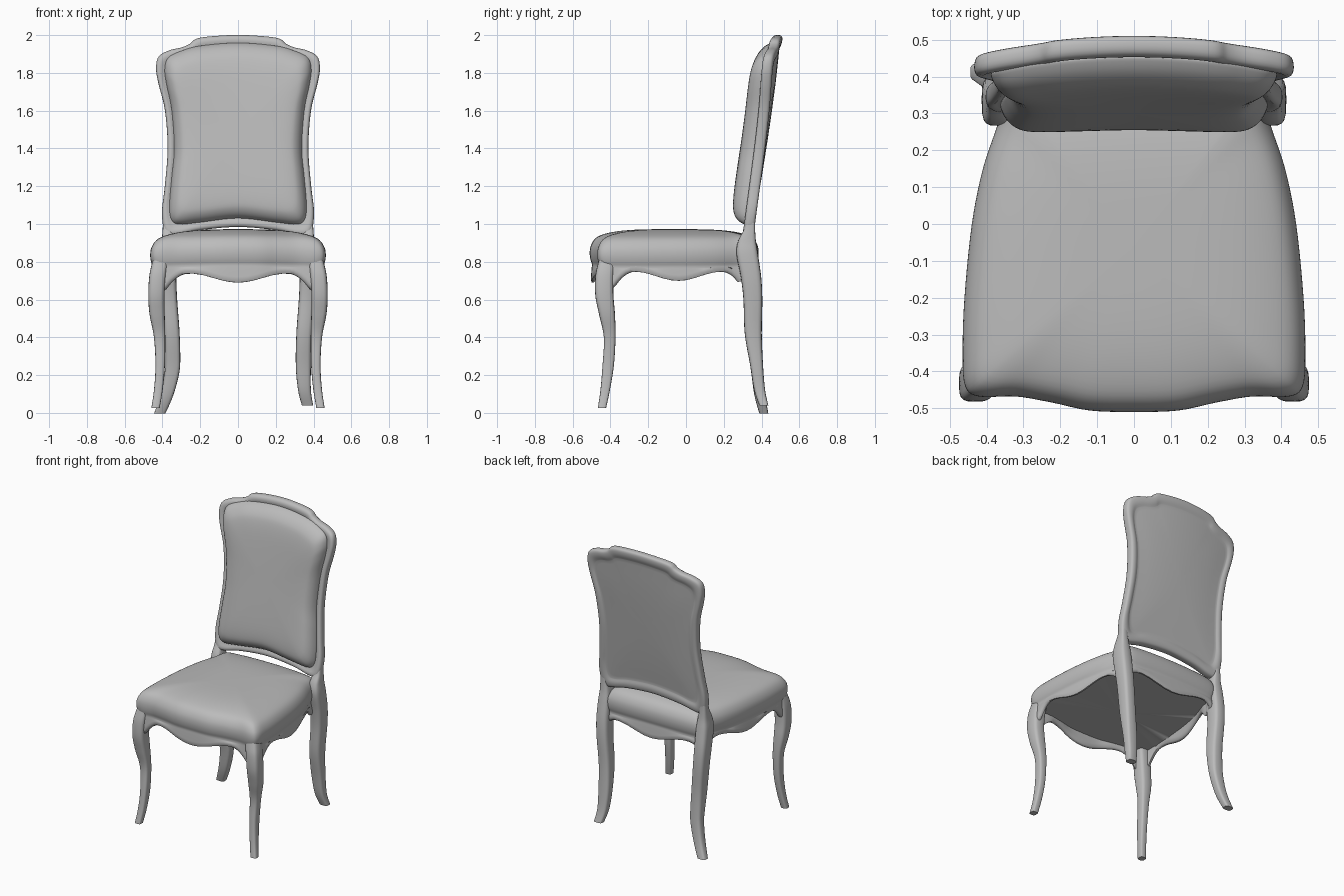
import bpy, bmesh, math
from mathutils import Vector

old = bpy.data.objects.get("Cube")
if old:
    bpy.data.objects.remove(old, do_unlink=True)

grey = bpy.data.materials.new("plain_grey")
grey.use_nodes = True
grey.diffuse_color = (0.5, 0.5, 0.5, 1)
grey.node_tree.nodes["Principled BSDF"].inputs["Base Color"].default_value = (0.5, 0.5, 0.5, 1)


def spline(points, steps, closed=False):
    """Catmull-Rom curve through points of any dimension."""
    n, out = len(points), []
    pick = (lambda i: points[i % n]) if closed else (lambda i: points[max(0, min(n - 1, i))])
    for i in range(n if closed else n - 1):
        for k in range(steps):
            t = k / steps
            out.append([0.5 * (2 * b + (c - a) * t + (2 * a - 5 * b + 4 * c - d) * t * t
                               + (3 * b - a - 3 * c + d) * t ** 3)
                        for a, b, c, d in zip(pick(i - 1), pick(i), pick(i + 1), pick(i + 2))])
    return out if closed else out + [list(points[-1])]


def mirrored(half):
    """Closed smooth outline from a half that starts and ends on the centre line."""
    return spline(half + [(-x, v) for x, v in reversed(half[1:-1])], 5, closed=True)


def loft(name, rings):
    """Skin a list of vertex rings and cap both ends."""
    bm = bmesh.new()
    loops = [[bm.verts.new(p) for p in ring] for ring in rings]
    n = len(loops[0])
    for a, b in zip(loops, loops[1:]):
        for i in range(n):
            j = (i + 1) % n
            bm.faces.new((a[i], a[j], b[j], b[i]))
    for end in (loops[0], loops[-1]):
        mid = bm.verts.new(sum((v.co for v in end), Vector()) / n)
        for i in range(n):
            bm.faces.new((end[i], end[(i + 1) % n], mid))
    bmesh.ops.recalc_face_normals(bm, faces=bm.faces)
    mesh = bpy.data.meshes.new(name)
    bm.to_mesh(mesh)
    bm.free()
    mesh.materials.append(grey)
    ob = bpy.data.objects.new(name, mesh)
    bpy.context.collection.objects.link(ob)
    bpy.ops.object.select_all(action="DESELECT")
    ob.select_set(True)
    bpy.context.view_layer.objects.active = ob
    bpy.ops.object.shade_smooth_by_angle(angle=math.radians(55))


# Upholstered seat flowing down into a scalloped apron
seat_line = mirrored([(0, -.51), (.12, -.506), (.22, -.485), (.32, -.468), (.42, -.468),
                      (.458, -.44), (.465, -.35), (.46, -.2), (.44, 0), (.41, .15),
                      (.37, .27), (.35, .35), (.29, .375), (0, .385)])
MID_Y = -.06


def scallop(x, y):
    """Lower edge: low mid-side, rising, then sweeping down into the legs."""
    if abs(y - MID_Y) / .41 > abs(x) / .43:
        u, base = abs(x) / .27, .714
    else:
        u, base = abs(y + .04) / .24, .723
    return base - .024 * math.cos(math.pi * min(1, u)) - min(.09, .36 * max(0, u - 1) ** 2)


def seat_ring(s, height):
    return [(x * s, MID_Y + (y - MID_Y) * s, height(x, y)) for x, y in seat_line]


cushion = spline([(.05, .973), (.4, .971), (.65, .963), (.83, .947), (.93, .925), (.985, .888),
                  (1, .85), (.992, .815), (.975, .79), (.975, .775)], 3)
edge = [(.985, .03), (.986, .014), (.975, .001), (.955, 0), (.937, .006), (.93, .03)]
rings = [seat_ring(s, lambda x, y, s=s, z=z: z - .012 * (x * s / .46) ** 2) for s, z in cushion]
rings += [seat_ring(s, lambda x, y, up=up: scallop(x, y) + up) for s, up in edge]
rings.append(seat_ring(.928, lambda x, y: .77))
loft("seat", rings)

# Backrest: a bowed, leaning frame with a domed pad on its front
frame_line = mirrored([(0, .985), (.2, .968), (.33, .94), (.385, .955), (.402, 1.06), (.387, 1.2),
                       (.372, 1.4), (.386, 1.6), (.42, 1.74), (.433, 1.82), (.42, 1.885),
                       (.365, 1.918), (.295, 1.935), (.255, 1.953), (.22, 1.98), (.14, 1.993), (0, 2.0)])
pad_line = mirrored([(0, 1.032), (.2, 1.01), (.31, 1.0), (.352, 1.025), (.362, 1.1), (.35, 1.25),
                     (.337, 1.4), (.35, 1.6), (.378, 1.74), (.387, 1.82), (.368, 1.88),
                     (.3, 1.915), (.2, 1.942), (0, 1.958)])
MID_Z = 1.48


def back_ring(line, s, depth):
    ring = []
    for x, z in line:
        x, z = x * s, MID_Z + (z - MID_Z) * s
        rise = z - 1
        lean = .365 + .17 * rise - .022 * rise * rise
        bow = .042 * max(0, rise) * (x / .43) ** 2
        ring.append((x, lean - bow - depth, z))
    return ring


frame = spline([(.05, .004), (.5, .005), (.82, .009), (.87, .008), (.91, .001), (.96, 0), (.99, .006),
                (1, .02), (1, .038), (.985, .052), (.95, .057), (.91, .052), (.86, .05)], 2)
pad = spline([(.97, .04), (1, .052), (.995, .066), (.96, .092), (.9, .115), (.82, .129),
              (.65, .138), (.35, .142), (.05, .143)], 3)
loft("backrest_frame", [back_ring(frame_line, s, d) for s, d in frame])
loft("backrest_pad", [back_ring(pad_line, s, d) for s, d in pad])


# Curved legs: stations hold x, y, z and the two half widths
def leg(name, stations, side, splay=0, drop=0):
    rings = []
    for x, y, z, rx, ry in spline(stations, 5):
        low = max(0, 1 - z / .25) ** 1.5
        ring = []
        for i in range(20):
            c, s = math.cos(math.tau * i / 20), math.sin(math.tau * i / 20)
            px = rx * math.copysign(abs(c) ** .55, c)
            py = ry * math.copysign(abs(s) ** .55, s)
            ring.append((side * (x + splay * low + px), y + py, z - drop * low))
        rings.append(ring)
    loft(name, rings)


front = [(.437, -.445, .025, .022, .022), (.422, -.428, .12, .023, .025), (.412, -.412, .25, .025, .03),
         (.415, -.404, .4, .03, .031), (.428, -.418, .52, .04, .042), (.432, -.432, .62, .043, .048),
         (.426, -.432, .72, .044, .048), (.414, -.422, .79, .042, .044), (.4, -.41, .86, .036, .036)]
rear = [(.368, .412, .04, .03, .024), (.352, .39, .12, .034, .029), (.346, .374, .25, .04, .034),
        (.35, .356, .42, .041, .045), (.364, .354, .6, .042, .05), (.37, .344, .72, .043, .054),
        (.37, .324, .84, .042, .057), (.37, .323, .91, .034, .047), (.374, .336, .97, .025, .03),
        (.374, .342, 1.02, .022, .024), (.37, .352, 1.08, .016, .016)]
for word, side in (("left", 1), ("right", -1)):
    leg("front_leg_" + word, front, side)
# The right rear foot kicks out a little further
leg("rear_leg_left", rear, 1)
leg("rear_leg_right", rear, -1, splay=.06, drop=.055)
